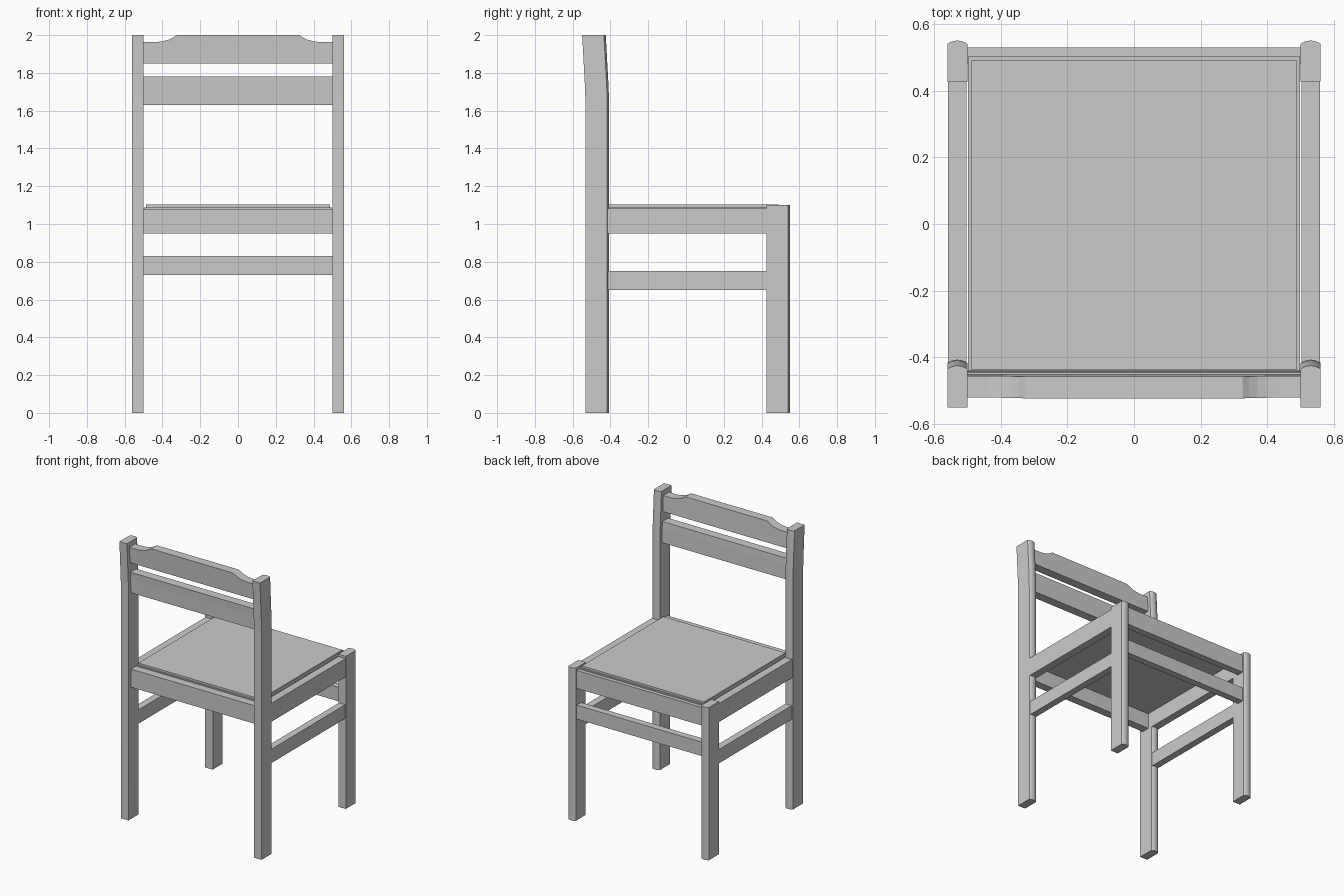
import bpy, bmesh, math
from mathutils import Vector

if "Cube" in bpy.data.objects:
    bpy.data.objects.remove(bpy.data.objects["Cube"])

grey = bpy.data.materials.new("plain grey")
grey.diffuse_color = (0.6, 0.6, 0.6, 1)
grey.use_nodes = True
grey.node_tree.nodes["Principled BSDF"].inputs["Base Color"].default_value = grey.diffuse_color

# backward lean of the upper chair back: (height, y offset)
LEAN = [(1.63, 0), (1.73, -0.003), (1.94, -0.0145), (2.0, -0.018)]


def lean(z):
    if z <= LEAN[0][0]:
        return 0
    for (z0, a), (z1, b) in zip(LEAN, LEAN[1:]):
        if z <= z1 + 1e-5:
            return a + (b - a) * (z - z0) / (z1 - z0)
    return LEAN[-1][1]


def prism(name, outline, direction, bent=False, smooth=False):
    """Extrude a 3D outline along a direction, optionally following the lean."""
    bm = bmesh.new()
    face = bm.faces.new([bm.verts.new(p) for p in outline])
    out = bmesh.ops.extrude_face_region(bm, geom=[face], use_keep_orig=True)
    moved = [g for g in out["geom"] if isinstance(g, bmesh.types.BMVert)]
    bmesh.ops.translate(bm, verts=moved, vec=Vector(direction))
    if bent:
        for z, _ in LEAN[:-1]:
            bmesh.ops.bisect_plane(bm, geom=bm.verts[:] + bm.edges[:] + bm.faces[:],
                                   plane_co=(0, 0, z), plane_no=(0, 0, 1))
        for v in bm.verts:
            v.co.y += lean(v.co.z)
    bmesh.ops.recalc_face_normals(bm, faces=bm.faces[:])
    mesh = bpy.data.meshes.new(name)
    bm.to_mesh(mesh)
    bm.free()
    mesh.materials.append(grey)
    ob = bpy.data.objects.new(name, mesh)
    bpy.context.collection.objects.link(ob)
    if smooth:
        bpy.ops.object.select_all(action='DESELECT')
        ob.select_set(True)
        bpy.context.view_layer.objects.active = ob
        bpy.ops.object.shade_smooth_by_angle(angle=math.radians(30))
    return ob


def box(name, x0, x1, y0, y1, z0, z1, bent=False):
    return prism(name, [(x0, y0, z0), (x1, y0, z0), (x1, y1, z0), (x0, y1, z0)],
                 (0, 0, z1 - z0), bent)


def leg(name, x, y0, y1, height, bent=False):
    """Post with a shallow rounded face on its +y side."""
    n, half, bulge = 10, 0.03, 0.01
    r = (half ** 2 + bulge ** 2) / (2 * bulge)
    a = math.asin(half / r)
    pts = [(x - half, y0, 0), (x + half, y0, 0)]
    for i in range(n + 1):
        t = a - 2 * a * i / n
        pts.append((x + r * math.sin(t), y1 - r + r * math.cos(t), 0))
    return prism(name, pts, (0, 0, height), bent, smooth=True)


# legs, side rails and side stretchers
for side, s in (("left", -1), ("right", 1)):
    leg(f"back_leg_{side}", s * 0.53, -0.532, -0.407, 2.0, bent=True)
    leg(f"front_leg_{side}", s * 0.53, 0.427, 0.55, 1.1)
    xs = sorted((s * 0.502, s * 0.558))
    box(f"side_rail_{side}", *xs, -0.425, 0.435, 0.95, 1.083)
    xs = sorted((s * 0.505, s * 0.555))
    box(f"side_stretcher_{side}", *xs, -0.425, 0.435, 0.65, 0.75)

# cross rails and front stretcher
box("front_rail", -0.505, 0.505, 0.48, 0.53, 0.95, 1.08)
box("back_rail", -0.505, 0.505, -0.505, -0.446, 0.95, 1.08)
box("front_stretcher", -0.505, 0.505, 0.48, 0.53, 0.73, 0.83)

# stepped seat
box("seat_base", -0.498, 0.498, -0.447, 0.503, 1.06, 1.088)
box("seat", -0.487, 0.487, -0.438, 0.492, 1.085, 1.102)

# lower back slat
box("lower_back_slat", -0.502, 0.502, -0.505, -0.44, 1.63, 1.78, bent=True)

# upper back slat with scooped shoulders
shoulder = [(0.325, 2.0), (0.345, 1.987), (0.37, 1.975), (0.40, 1.967),
            (0.435, 1.963), (0.502, 1.963)]
top = [(-x, z) for x, z in reversed(shoulder)] + shoulder
outline = [(x, -0.505, z) for x, z in top + [(0.502, 1.85), (-0.502, 1.85)]]
prism("upper_back_slat", outline, (0, 0.065, 0), bent=True)
